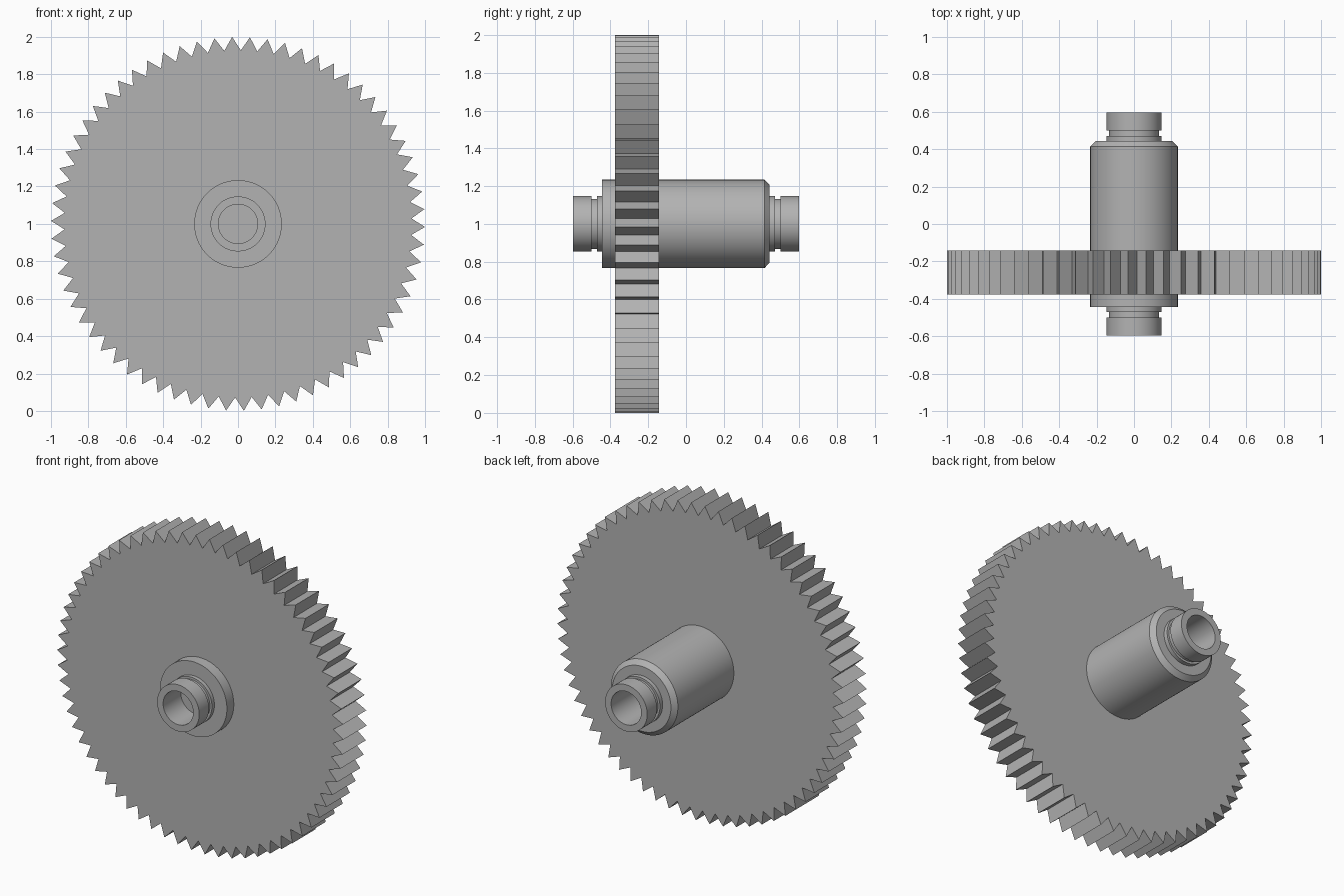
import bpy, bmesh, math

cube = bpy.data.objects.get("Cube")
if cube:
    bpy.data.objects.remove(cube, do_unlink=True)

steel = bpy.data.materials.new("steel_grey")
steel.use_nodes = True
GREY = (0.45, 0.45, 0.45, 1)
steel.diffuse_color = GREY
steel.node_tree.nodes["Principled BSDF"].inputs["Base Color"].default_value = GREY

AXIS_Z = 1.0


def ring(bm, radii, y, phase=0.0):
    """One loop of vertices around the y axis, a radius per vertex."""
    n = len(radii)
    angles = [phase + math.tau * i / n for i in range(n)]
    return [bm.verts.new((r * math.cos(a), y, AXIS_Z + r * math.sin(a)))
            for r, a in zip(radii, angles)]


def bridge(bm, a, b):
    n = len(a)
    for i in range(n):
        j = (i + 1) % n
        bm.faces.new((a[i], a[j], b[j], b[i]))


def finish(bm, name):
    bmesh.ops.recalc_face_normals(bm, faces=bm.faces)
    mesh = bpy.data.meshes.new(name)
    bm.to_mesh(mesh)
    bm.free()
    mesh.materials.append(steel)
    obj = bpy.data.objects.new(name, mesh)
    bpy.context.collection.objects.link(obj)
    return obj


# Gear wheel: pointed straight teeth around a ring that sits on the hub
TEETH = 66
FRONT, BACK = -0.376, -0.143
phase = math.radians(91.8)
bm = bmesh.new()
tooth_radii = [1.0, 0.928] * TEETH
bore_radii = [0.23] * (2 * TEETH)
loops = [ring(bm, radii, y, phase) for radii, y in
         ((bore_radii, FRONT), (tooth_radii, FRONT),
          (tooth_radii, BACK), (bore_radii, BACK))]
for k in range(4):
    bridge(bm, loops[k], loops[(k + 1) % 4])
finish(bm, "gear_wheel")

# Hub and shaft: one turned profile of (radius, y), front bore to back bore
BORE, GROOVE, SHAFT, HUB = 0.105, 0.133, 0.147, 0.234
profile = [
    (BORE, -0.42), (BORE, -0.597), (SHAFT, -0.597),
    (SHAFT, -0.5), (GROOVE, -0.5), (GROOVE, -0.47), (SHAFT, -0.47),
    (SHAFT, -0.445), (HUB, -0.445),
    (HUB, 0.415), (0.205, 0.443), (SHAFT, 0.443),
    (SHAFT, 0.47), (GROOVE, 0.47), (GROOVE, 0.5), (SHAFT, 0.5),
    (SHAFT, 0.597), (BORE, 0.597), (BORE, 0.1),
]
bm = bmesh.new()
loops = [ring(bm, [r] * 96, y) for r, y in profile]
for a, b in zip(loops, loops[1:]):
    bridge(bm, a, b)
for end in (loops[0], loops[-1]):
    bm.faces.new(end)
shaft = finish(bm, "hub_and_shaft")

bpy.ops.object.select_all(action="DESELECT")
shaft.select_set(True)
bpy.context.view_layer.objects.active = shaft
bpy.ops.object.shade_smooth_by_angle(angle=math.radians(30))
